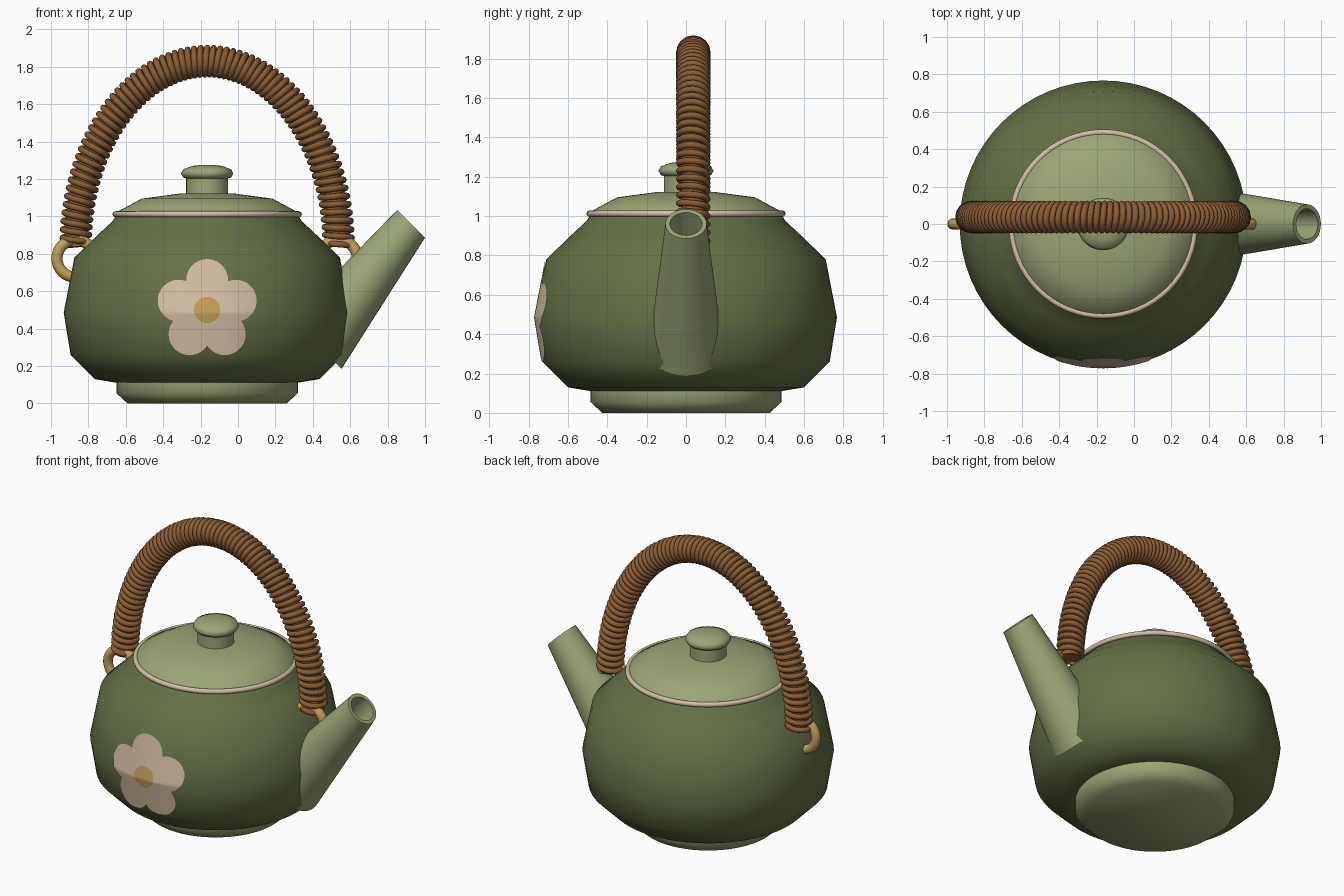
import bpy, bmesh, math
from math import sin, cos, pi, sqrt
from mathutils import Vector

cube = bpy.data.objects.get("Cube")
if cube:
    bpy.data.objects.remove(cube)

CX = -0.165  # axis of the pot


def material(name, r, g, b):
    m = bpy.data.materials.new(name)
    m.use_nodes = True
    m.diffuse_color = (r, g, b, 1)
    m.node_tree.nodes["Principled BSDF"].inputs["Base Color"].default_value = (r, g, b, 1)
    return m


dark_green = material("dark green glaze", 0.13, 0.165, 0.06)
light_green = material("light green glaze", 0.33, 0.38, 0.18)
cream = material("cream", 0.66, 0.52, 0.37)
gold = material("gold", 0.57, 0.35, 0.1)
wicker = material("brown wicker", 0.26, 0.11, 0.035)


def finish(name, bm, *mats, angle=50):
    me = bpy.data.meshes.new(name)
    bm.to_mesh(me)
    bm.free()
    ob = bpy.data.objects.new(name, me)
    bpy.context.collection.objects.link(ob)
    for m in mats:
        me.materials.append(m)
    bpy.ops.object.select_all(action='DESELECT')
    ob.select_set(True)
    bpy.context.view_layer.objects.active = ob
    bpy.ops.object.shade_smooth_by_angle(angle=math.radians(angle))
    return ob


def bridge(bm, rings, closed=False):
    pairs = list(zip(rings, rings[1:])) + ([(rings[-1], rings[0])] if closed else [])
    for a, b in pairs:
        for i in range(len(a)):
            j = (i + 1) % len(a)
            bm.faces.new((a[i], a[j], b[j], b[i]))


def lathe(name, profile, mat, n=64, angle=50):
    """Turn a bottom-to-top (radius, height) profile about the pot axis."""
    bm = bmesh.new()
    rings = [[bm.verts.new((CX + r * cos(2 * pi * i / n), r * sin(2 * pi * i / n), z))
              for i in range(n)] for r, z in profile]
    bridge(bm, rings)
    bm.faces.new(rings[0][::-1])
    bm.faces.new(rings[-1])
    return finish(name, bm, mat, angle=angle)


def torus(name, centre, major, minor, mat, upright=False, n=64, m=12):
    bm = bmesh.new()
    rings = []
    for i in range(n):
        a, ring = 2 * pi * i / n, []
        for k in range(m):
            b = 2 * pi * k / m
            r, h = major + minor * cos(b), minor * sin(b)
            p = (r * cos(a), h, r * sin(a)) if upright else (r * cos(a), r * sin(a), h)
            ring.append(bm.verts.new(Vector(p) + Vector(centre)))
        rings.append(ring)
    bridge(bm, rings, True)
    bmesh.ops.recalc_face_normals(bm, faces=bm.faces)
    return finish(name, bm, mat)


def tube(name, points, radius, mat, resolution):
    cu = bpy.data.curves.new(name, 'CURVE')
    cu.dimensions = '3D'
    cu.bevel_depth, cu.bevel_resolution, cu.use_fill_caps = radius, resolution, True
    sp = cu.splines.new('POLY')
    sp.points.add(len(points) - 1)
    for q, p in zip(sp.points, points):
        q.co = (*p, 1)
    sp.use_smooth = True
    cu.materials.append(mat)
    ob = bpy.data.objects.new(name, cu)
    bpy.context.collection.objects.link(ob)
    return ob


# Pot, foot, lid and knob
BODY = [(0.48, 0.11), (0.6, 0.13), (0.73, 0.26), (0.767, 0.485),
        (0.71, 0.78), (0.57, 0.915), (0.505, 0.975), (0.49, 1.0)]
lathe("pot_body", BODY, dark_green, angle=70)
lathe("foot", [(0.425, 0), (0.485, 0.055), (0.485, 0.12)], light_green)
lathe("lid", [(0.49, 1.0), (0.48, 1.025), (0.35, 1.095), (0.14, 1.123)], light_green)
lathe("knob_stem", [(0.112, 1.1), (0.112, 1.23)], light_green)
lathe("knob_cap", [(0.1, 1.2), (0.128, 1.208), (0.14, 1.23), (0.128, 1.252),
                   (0.08, 1.27), (0.03, 1.276)], light_green, angle=70)
torus("lid_rim", (CX, 0, 1.012), 0.49, 0.016, cream)

# Spout: leaning cone with a hollow mouth
bm = bmesh.new()
across, side = Vector((1, 0, -1)).normalized(), Vector((0, 1, 0))
sections = [((0.42, 0.32), 0.19), ((0.925, 0.96), 0.105),
            ((0.925, 0.96), 0.082), ((0.75, 0.76), 0.075)]
rings = []
for (x, z), r in sections:
    rings.append([bm.verts.new(Vector((x, 0, z)) + r * (cos(a) * across + sin(a) * side))
                  for a in (2 * pi * i / 32 for i in range(32))])
bridge(bm, rings)
bm.faces.new(rings[0])
bm.faces.new(rings[-1])
bmesh.ops.recalc_face_normals(bm, faces=bm.faces)
finish("spout", bm, light_green, angle=40)

# Handle loops on both shoulders
for label, s in (("right", -1), ("left", 1)):
    torus(label + "_handle_loop", (CX + s * 0.703, 0, 0.775), 0.1, 0.03, gold, True, 32)

# Arched handle: core wound with a cord
HY, A, B, Z0 = 0.037, 0.703, 0.99, 0.84


def arch(t):
    return Vector((CX - A * cos(t), HY, Z0 + B * sin(t)))


tube("handle_core", [arch(pi * i / 60) for i in range(61)], 0.062, wicker, 4)
TURNS, STEP = 72, 16
cord = []
for i in range(TURNS * STEP + 1):
    t, a = pi * i / (TURNS * STEP), 2 * pi * i / STEP
    outward = Vector((-B * cos(t), 0, A * sin(t))).normalized()
    cord.append(arch(t) + 0.071 * (cos(a) * outward + sin(a) * side))
tube("handle_cord", cord, 0.017, wicker, 2)


# Five-petal flower hugging the front of the pot
def body_radius(z):
    for (r0, z0), (r1, z1) in zip(BODY, BODY[1:]):
        if z0 <= z <= z1:
            return r0 + (r1 - r0) * (z - z0) / (z1 - z0)


def petal_edge(a, dist=0.16, radius=0.112):
    d = (a - pi / 2 + pi / 5) % (2 * pi / 5) - pi / 5
    return dist * cos(d) + sqrt(max(radius ** 2 - (dist * sin(d)) ** 2, 0))


bm = bmesh.new()
rings = []
for k in range(1, 21):
    ring = []
    for i in range(100):
        a = 2 * pi * i / 100
        r = 0.07 * k / 5 if k <= 5 else 0.07 + (petal_edge(a) - 0.07) * (k - 5) / 15
        dx, z = r * cos(a), 0.5 + r * sin(a)
        ring.append(bm.verts.new((CX + dx, -sqrt(body_radius(z) ** 2 - dx ** 2) - 0.005, z)))
    rings.append(ring)
bm.faces.new(rings[0])
bridge(bm, rings[::-1])
bmesh.ops.recalc_face_normals(bm, faces=bm.faces)
if sum(f.normal.y for f in bm.faces) > 0:
    bmesh.ops.reverse_faces(bm, faces=bm.faces)
for f in bm.faces:
    c = f.calc_center_median()
    f.material_index = int((c.x - CX) ** 2 + (c.z - 0.5) ** 2 < 0.07 ** 2)
finish("flower", bm, cream, gold, angle=70)
